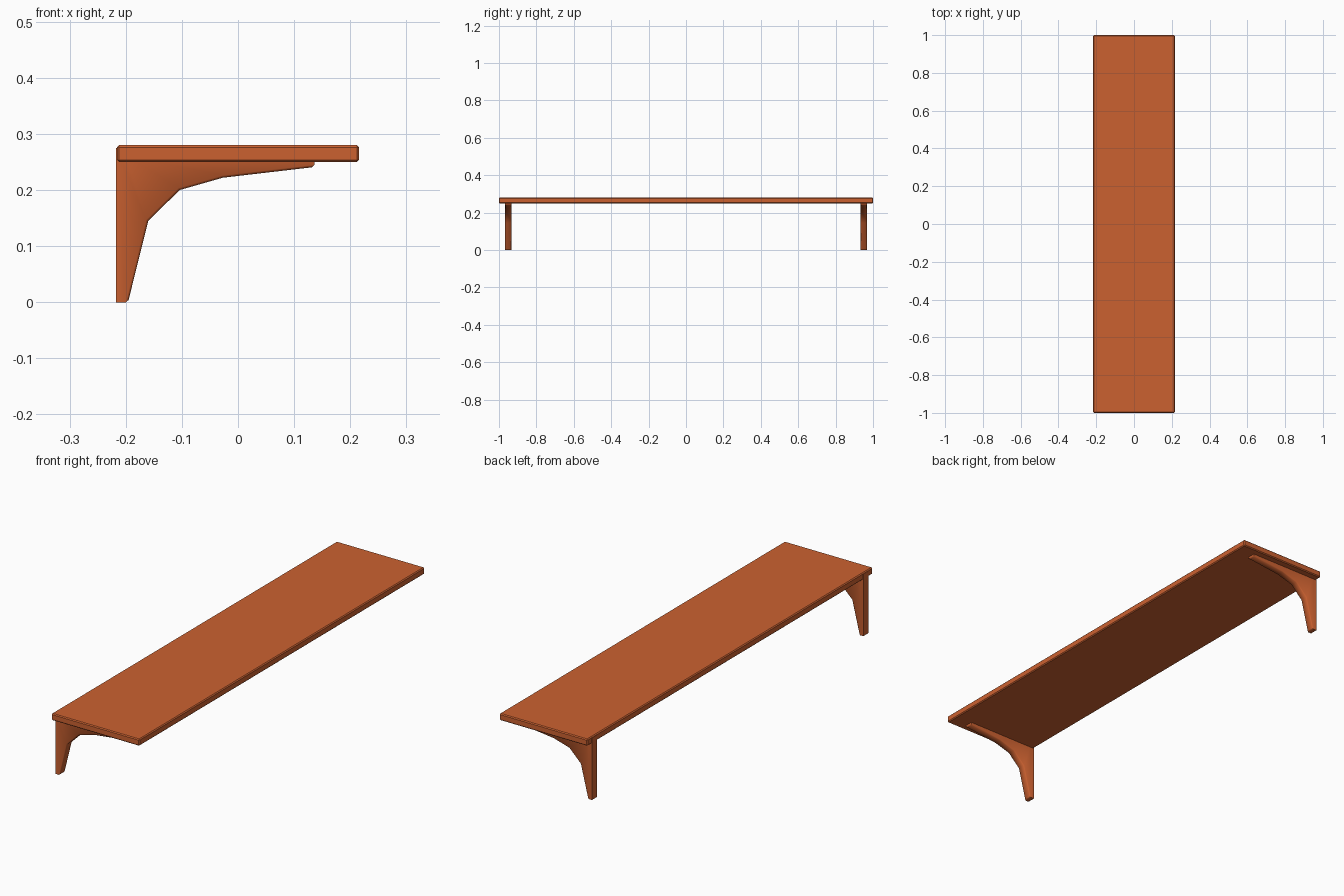
import bpy, bmesh

if "Cube" in bpy.data.objects:
    bpy.data.objects.remove(bpy.data.objects["Cube"])

wood = bpy.data.materials.new("orange_wood")
wood.diffuse_color = (0.6, 0.12, 0.03, 1)
wood.use_nodes = True
wood.node_tree.nodes["Principled BSDF"].inputs["Base Color"].default_value = wood.diffuse_color


def finish(name, bm, angle):
    bmesh.ops.recalc_face_normals(bm, faces=bm.faces)
    mesh = bpy.data.meshes.new(name)
    bm.to_mesh(mesh)
    bm.free()
    mesh.materials.append(wood)
    obj = bpy.data.objects.new(name, mesh)
    bpy.context.collection.objects.link(obj)
    bpy.ops.object.select_all(action='DESELECT')
    obj.select_set(True)
    bpy.context.view_layer.objects.active = obj
    bpy.ops.object.shade_smooth_by_angle(angle=angle)
    return obj


# Shelf board: long slab with chamfered edges
BACK, FRONT = -0.216, 0.216
bm = bmesh.new()
bmesh.ops.create_cube(bm, size=1)
bmesh.ops.scale(bm, vec=(FRONT - BACK, 2.0, 0.03), verts=bm.verts)
bmesh.ops.translate(bm, vec=(0, 0, 0.265), verts=bm.verts)
bmesh.ops.bevel(bm, geom=bm.edges[:], offset=0.004, segments=1,
                affect='EDGES', profile=0.5)
finish("shelf_board", bm, 0.5)

# Bracket: faceted curved profile, top set into the board, flat against the wall
PROFILE = [(BACK - 0.001, 0.0), (-0.196, 0.0), (-0.16, 0.145), (-0.104, 0.2),
           (-0.027, 0.222), (0.136, 0.241), (0.136, 0.262),
           (-0.20, 0.262), (-0.20, 0.275), (BACK - 0.001, 0.275)]


def bracket(name, y, thickness=0.036):
    bm = bmesh.new()
    face = bm.faces.new([bm.verts.new((x, y - thickness / 2, z)) for x, z in PROFILE])
    ext = bmesh.ops.extrude_face_region(bm, geom=[face])
    moved = [v for v in ext["geom"] if isinstance(v, bmesh.types.BMVert)]
    bmesh.ops.translate(bm, vec=(0, thickness, 0), verts=moved)
    # Chamfer the underside rim and the two tip edges, not the wall face
    tips = {(-0.196, 0.0), (0.136, 0.241)}

    def key(v):
        return (round(v.co.x, 3), round(v.co.z, 3))

    under = set(PROFILE[1:6])
    edges = []
    for e in bm.edges:
        a, b = key(e.verts[0]), key(e.verts[1])
        if (a == b and a in tips) or (a != b and a in under and b in under):
            edges.append(e)
    bmesh.ops.bevel(bm, geom=edges, offset=0.004, segments=1,
                    affect='EDGES', profile=0.5)
    return finish(name, bm, 0.95)


for label, side in (("left", -1), ("right", 1)):
    bracket(label + "_bracket", side * 0.951)
